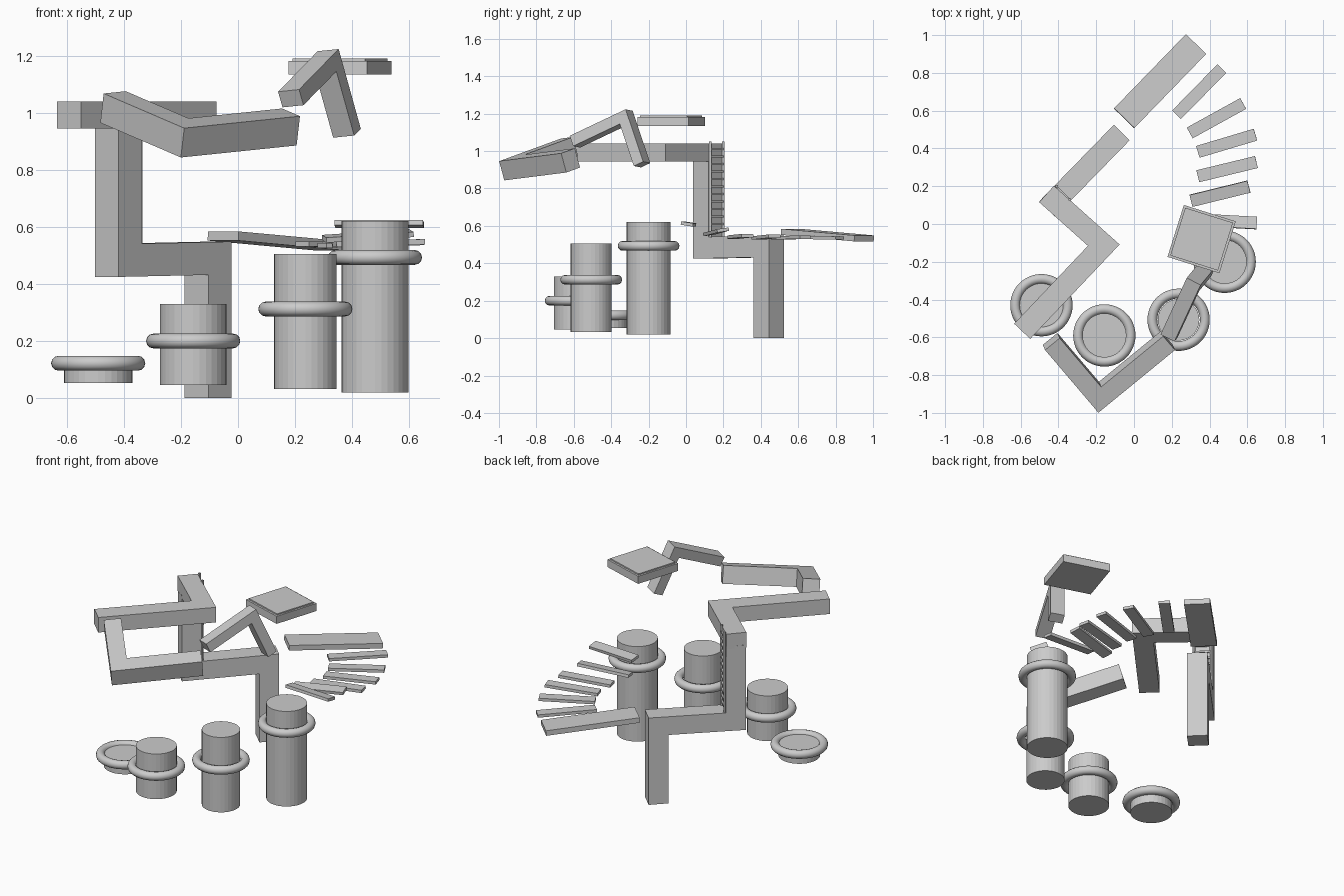
import bpy, bmesh, math
from mathutils import Vector, Matrix

cube = bpy.data.objects.get("Cube")
if cube:
    bpy.data.objects.remove(cube, do_unlink=True)

grey = bpy.data.materials.new("plain_grey")
grey.use_nodes = True
colour = (0.6, 0.6, 0.6, 1)
grey.diffuse_color = colour
grey.node_tree.nodes["Principled BSDF"].inputs["Base Color"].default_value = colour


def finish(name, bm):
    bmesh.ops.recalc_face_normals(bm, faces=bm.faces)
    mesh = bpy.data.meshes.new(name)
    bm.to_mesh(mesh)
    bm.free()
    mesh.materials.append(grey)
    ob = bpy.data.objects.new(name, mesh)
    bpy.context.collection.objects.link(ob)
    return ob


def bent_bar(name, points, in_plane, across):
    """Rectangular bar along a flat path, with mitred corners."""
    pts = [Vector(p) for p in points]
    dirs = [(b - a).normalized() for a, b in zip(pts, pts[1:])]
    normal = dirs[0].cross(dirs[1]).normalized()
    bm = bmesh.new()
    rings = []
    for i, p in enumerate(pts):
        before, after = dirs[max(i - 1, 0)], dirs[min(i, len(dirs) - 1)]
        tangent = (before + after).normalized()
        side = normal.cross(tangent) * (in_plane / 2 / tangent.dot(after))
        up = normal * across / 2
        rings.append([bm.verts.new(p + side * s + up * u)
                      for s, u in ((-1, -1), (1, -1), (1, 1), (-1, 1))])
    for a, b in zip(rings, rings[1:]):
        for k in range(4):
            n = (k + 1) % 4
            bm.faces.new((a[k], a[n], b[n], b[k]))
    bm.faces.new(rings[0])
    bm.faces.new(rings[-1])
    return finish(name, bm)


def plank(name, start, end, width, thick, roll=0):
    """Flat board between two points, optionally rolled about its length."""
    a, b = Vector(start), Vector(end)
    x = (b - a).normalized()
    y = Vector((0, 0, 1)).cross(x).normalized()
    turn = Matrix((x, y, x.cross(y))).transposed().to_4x4()
    bm = bmesh.new()
    bmesh.ops.create_cube(bm, size=1)
    bm.transform(Matrix.Translation((a + b) / 2) @ turn
                 @ Matrix.Rotation(roll, 4, 'X')
                 @ Matrix.Diagonal(((b - a).length, width, thick, 1)))
    return finish(name, bm)


# Standing frame: leg, lower beam and upright, then the angled top beam
leg, upright = (-0.105, 0.443), (-0.42, 0.12)
bent_bar("stand_frame", [(*leg, 0), (*leg, 0.49), (*upright, 0.483), (*upright, 0.96)],
         0.115, 0.117)
bent_bar("stand_top_beam", [(-0.463, 0.159, 0.992), (-0.16, -0.112, 0.992),
                            (-0.592, -0.568, 0.992)], 0.117, 0.095)

# Ladder fixed to the back of the upright
out = Vector((1, 1, 0)).normalized()
along = Vector((-1, 1, 0)).normalized()
face = Vector((*upright, 0)) + out * 0.063
for label, s in (("left", -1), ("right", 1)):
    foot = face + along * s * 0.049
    plank("ladder_rail_" + label, foot + Vector((0, 0, 0.53)),
          foot + Vector((0.001, 0, 1.05)), 0.012, 0.012)
for i in range(12):
    mid = face + Vector((0, 0, 0.57 + i * 0.04))
    plank(f"ladder_rung_{i + 1}", mid - along * 0.049, mid + along * 0.049, 0.01, 0.01)

# Hanging bent bars
bent_bar("front_bent_bar", [(-0.438, -0.622, 1.02), (-0.187, -0.917, 0.912),
                            (0.18, -0.617, 0.95)], 0.1, 0.107)
bent_bar("hook_bar", [(0.185, -0.594, 1.05), (0.312, -0.32, 1.18),
                      (0.382, -0.235, 0.928)], 0.06, 0.083)

# Fan of stepping boards
plank("long_board", (-0.052, 0.56, 0.568), (0.328, 0.952, 0.533), 0.15, 0.032)
steps = [
    ((0.225, 0.578, 0.54), (0.465, 0.823, 0.535), 0),
    ((0.295, 0.482, 0.535), (0.578, 0.638, 0.54), 0),
    ((0.338, 0.382, 0.535), (0.643, 0.473, 0.545), 0),
    ((0.338, 0.253, 0.54), (0.648, 0.328, 0.548), 0),
    ((0.302, 0.123, 0.558), (0.608, 0.198, 0.578), 0.15),
    ((0.34, 0.022, 0.61), (0.65, 0.005, 0.61), -0.16),
]
for i, (a, b, roll) in enumerate(steps):
    plank(f"step_board_{i + 1}", a, b, 0.065, 0.018, roll)

# Floating square platform with a thin raised panel
centre = Vector((0.358, -0.08, 0))
half = Matrix.Rotation(math.radians(-17.5), 3, 'Z') @ Vector((0.144, 0, 0))
for name, size, z, thick in (("platform", 1, 1.158, 0.048),
                             ("platform_panel", 0.92, 1.186, 0.008)):
    mid = centre + Vector((0, 0, z))
    plank(name, mid - half * size, mid + half * size, 0.288 * size, thick)

# Four pillars, each with a ring: x, y, radius, bottom, top, ring height
pillars = [
    (-0.49, -0.43, 0.12, 0.053, 0.13, 0.122),
    (-0.157, -0.59, 0.117, 0.045, 0.33, 0.2),
    (0.236, -0.507, 0.11, 0.032, 0.505, 0.312),
    (0.48, -0.2, 0.117, 0.02, 0.62, 0.493),
]
for i, (x, y, radius, low, high, ring) in enumerate(pillars):
    bm = bmesh.new()
    bmesh.ops.create_cone(bm, cap_ends=True, segments=32, radius1=radius,
                          radius2=radius, depth=high - low)
    bm.transform(Matrix.Translation((x, y, (low + high) / 2)))
    finish(f"pillar_{i + 1}", bm)
    bpy.ops.mesh.primitive_torus_add(location=(x, y, ring), major_radius=0.139,
                                     minor_radius=0.026, major_segments=48,
                                     minor_segments=12)
    torus = bpy.context.object
    torus.name = f"pillar_ring_{i + 1}"
    torus.data.materials.append(grey)
    bpy.ops.object.shade_smooth()
